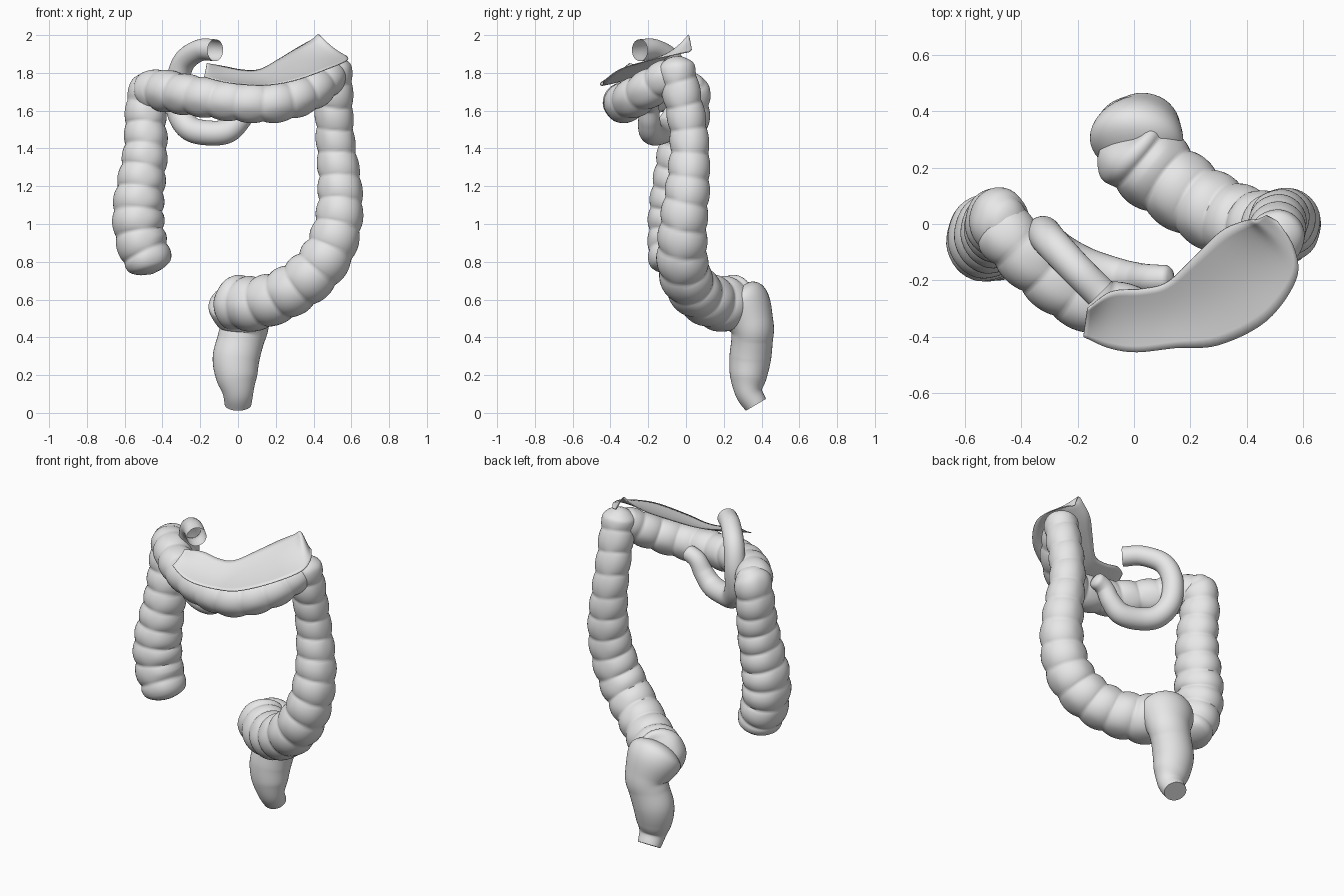
import bpy, bmesh, math
from mathutils import Vector

cube = bpy.data.objects.get("Cube")
if cube:
    bpy.data.objects.remove(cube, do_unlink=True)

GREY = (0.8, 0.8, 0.8, 1)
tissue = bpy.data.materials.new("pale grey")
tissue.use_nodes = True
tissue.diffuse_color = GREY
tissue.node_tree.nodes["Principled BSDF"].inputs["Base Color"].default_value = GREY


def spline(points, steps=30):
    """Smooth curve through the points, any number of components."""
    p = [Vector(q) for q in points]
    p = [p[0] * 2 - p[1]] + p + [p[-1] * 2 - p[-2]]
    out = []
    for a, b, c, d in zip(p, p[1:], p[2:], p[3:]):
        for i in range(steps):
            t = i / steps
            out.append((b * 2 + (c - a) * t + (a * 2 - b * 5 + c * 4 - d) * t ** 2
                        + (b * 3 - a - c * 3 + d) * t ** 3) / 2)
    return out + [p[-2]]


def even(path, step):
    """Resample a path at equal distances."""
    dist = [0]
    for a, b in zip(path, path[1:]):
        dist.append(dist[-1] + (b.xyz - a.xyz).length)
    total, out, j = dist[-1], [], 0
    n = round(total / step)
    for i in range(n + 1):
        s = total * i / n
        while j < len(path) - 2 and dist[j + 1] < s:
            j += 1
        out.append((s, path[j].lerp(path[j + 1], (s - dist[j]) / (dist[j + 1] - dist[j]))))
    return total, out


def finish(name, bm):
    bmesh.ops.recalc_face_normals(bm, faces=bm.faces)
    mesh = bpy.data.meshes.new(name)
    bm.to_mesh(mesh)
    bm.free()
    mesh.materials.append(tissue)
    obj = bpy.data.objects.new(name, mesh)
    bpy.context.collection.objects.link(obj)
    bpy.ops.object.select_all(action="DESELECT")
    obj.select_set(True)
    bpy.context.view_layer.objects.active = obj
    bpy.ops.object.shade_smooth_by_angle(angle=math.radians(60))
    return obj


def tube(name, points, pouch=0, start=0, end=0, widen=(1, 1, 1),
         caps=(True, True), sides=40):
    """Sweep rings along x, y, z, radius points; pouch is the bulge spacing,
    start and end are the lengths of the rounded tips."""
    total, path = even(spline(points), 0.01)
    bm = bmesh.new()
    rings, side = [], None
    for i, (s, p) in enumerate(path):
        a, b = path[max(i - 1, 0)][1].xyz, path[min(i + 1, len(path) - 1)][1].xyz
        axis = (b - a).normalized()
        if side is None:
            side = axis.orthogonal()
        side = (side - axis * side.dot(axis)).normalized()
        up = axis.cross(side)
        r = p.w
        for length, d in ((start, s), (end, max(0, total - s))):
            if d < length:
                r *= max(0.03, math.sqrt(max(0, 1 - (1 - d / length) ** 2)))
        ring = []
        for k in range(sides):
            ang = math.tau * k / sides
            rr = r
            if pouch:
                # creases wander a little and fade on three lengthwise bands
                wave = abs(math.sin(math.pi * (s / pouch + 0.1 * math.sin(ang + 2 * s))))
                band = max(0, math.cos(3 * ang)) ** 2
                rr *= 1 - 0.12 * (1 - wave ** 0.7) * (1 - 0.4 * band) - 0.03 * band
            offset = (side * math.cos(ang) + up * math.sin(ang)) * rr
            ring.append(bm.verts.new(p.xyz + offset * Vector(widen)))
        rings.append(ring)
    for r0, r1 in zip(rings, rings[1:]):
        for k in range(sides):
            n = (k + 1) % sides
            bm.faces.new((r0[k], r0[n], r1[n], r1[k]))
    for cap, ring in zip(caps, (rings[0], rings[-1])):
        if cap:
            bm.faces.new(ring)
    return finish(name, bm)


# Large bowel, in four overlapping lengths
tube("ascending_colon", [
    (-.455, -.06, .735, .1), (-.48, -.06, .82, .132), (-.515, -.055, .92, .138),
    (-.53, -.05, 1.06, .14), (-.515, -.04, 1.2, .132), (-.49, -.02, 1.4, .12),
    (-.49, .005, 1.58, .112), (-.475, .01, 1.7, .108), (-.43, -.005, 1.79, .095)],
    pouch=.115, start=.05, end=.09, widen=(1, 1.1, 1))
tube("transverse_colon", [
    (-.51, .02, 1.68, .1), (-.43, -.06, 1.71, .114), (-.33, -.16, 1.695, .113),
    (-.2, -.26, 1.675, .11), (0, -.325, 1.647, .108), (.2, -.325, 1.643, .108),
    (.36, -.24, 1.69, .106), (.46, -.13, 1.76, .1), (.51, -.05, 1.82, .085)],
    pouch=.13, start=.07, end=.05)
tube("descending_colon", [
    (.5, -.06, 1.89, .075), (.505, -.05, 1.82, .1), (.508, -.025, 1.7, .104),
    (.51, .005, 1.55, .104), (.52, .02, 1.4, .107), (.54, .01, 1.2, .12),
    (.535, -.01, 1.03, .129), (.49, -.02, .87, .137), (.41, -.01, .75, .14),
    (.3, .035, .66, .14), (.18, .11, .6, .142), (.065, .2, .575, .15),
    (-.025, .28, .59, .15), (-.05, .32, .6, .125)],
    pouch=.13, start=.06, end=.08)
tube("rectum", [
    (-.005, .24, .64, .125), (.01, .3, .57, .148), (.03, .348, .46, .118),
    (.015, .35, .39, .11), (-.01, .34, .29, .11), (-.008, .33, .19, .097),
    (0, .333, .11, .073), (0, .37, .043, .062)], start=.08, widen=(1.13, 1, 1))

# Small bowel loop, open at its upper end
tube("duodenum", [
    (-.12, -.245, 1.92, .058), (-.2, -.165, 1.92, .058), (-.285, -.075, 1.86, .06),
    (-.32, -.035, 1.74, .062), (-.315, -.05, 1.6, .064), (-.26, -.1, 1.51, .066),
    (-.17, -.15, 1.483, .066), (-.06, -.185, 1.49, .064), (.01, -.195, 1.55, .058),
    (.06, -.195, 1.625, .052), (.14, -.195, 1.66, .048)],
    end=.03, caps=(False, True), sides=32)

# Membrane stretched between a front and a back edge
front = spline([(-.18, -.4, 1.78), (-.09, -.44, 1.755), (.01, -.455, 1.74),
                (.15, -.44, 1.735), (.3, -.43, 1.76), (.47, -.345, 1.82),
                (.575, -.2, 1.865), (.57, -.09, 1.89), (.51, .01, 1.91)], 6)
back = spline([(-.165, -.3, 1.85), (-.08, -.24, 1.835), (.03, -.23, 1.815),
               (.12, -.205, 1.82), (.22, -.11, 1.875), (.31, -.025, 1.93),
               (.39, .01, 1.975), (.43, .015, 2), (.47, .03, 1.92)], 6)
bm = bmesh.new()
rows = []
ACROSS = 10
for f, b in zip(front, back):
    row = []
    for k in range(ACROSS + 1):
        t = k / ACROSS
        p = f.lerp(b, t)
        p.z -= 0.05 * (b - f).length * math.sin(math.pi * t)
        row.append(bm.verts.new(p))
    rows.append(row)
for r0, r1 in zip(rows, rows[1:]):
    for k in range(ACROSS):
        bm.faces.new((r0[k], r0[k + 1], r1[k + 1], r1[k]))
membrane = finish("mesocolon_membrane", bm)
shell = membrane.modifiers.new("thickness", "SOLIDIFY")
shell.thickness = 0.005
shell.offset = 0
